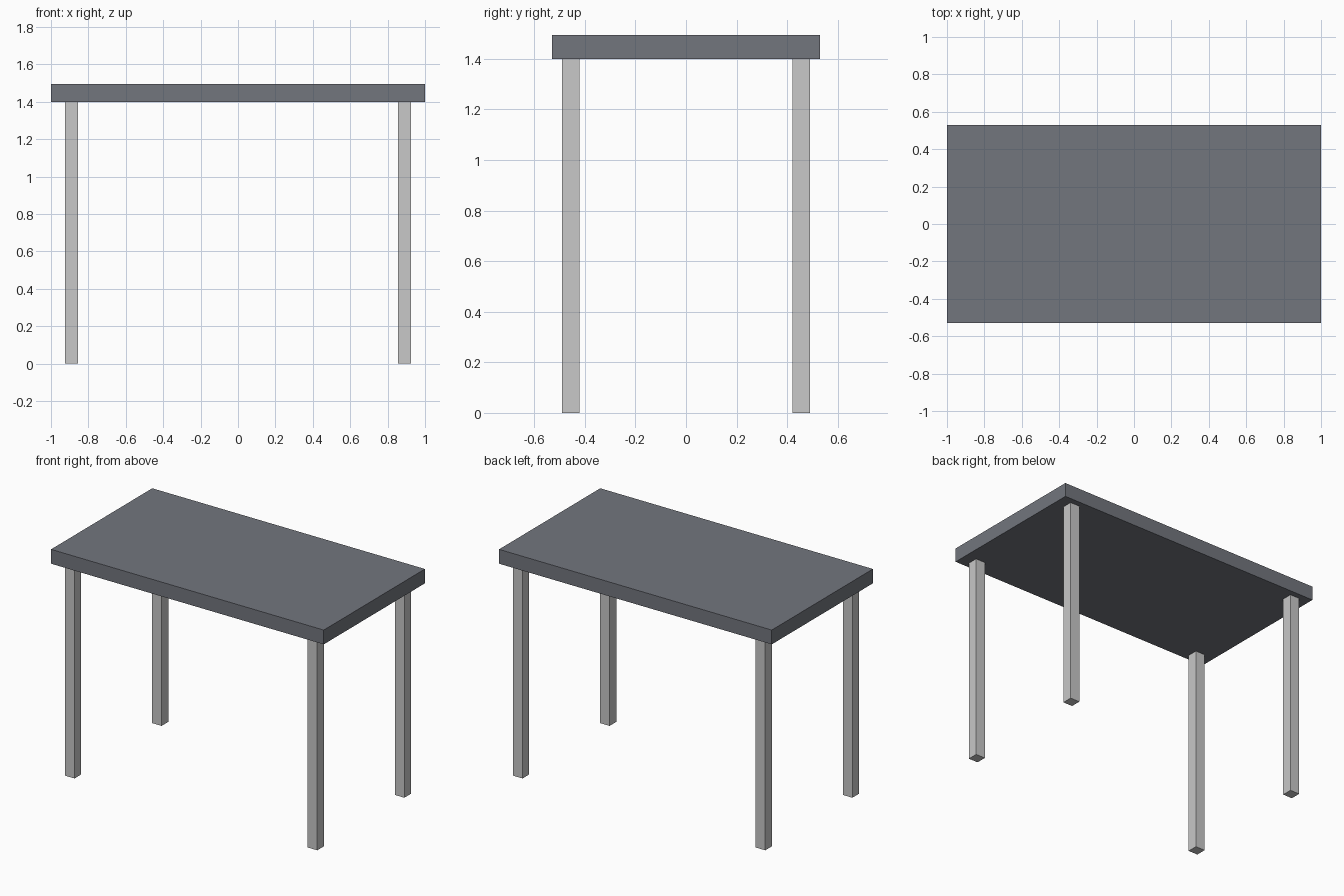
import bpy

if "Cube" in bpy.data.objects:
    bpy.data.objects.remove(bpy.data.objects["Cube"])


def material(name, rgb):
    mat = bpy.data.materials.new(name)
    mat.diffuse_color = (*rgb, 1.0)
    mat.use_nodes = True
    mat.node_tree.nodes["Principled BSDF"].inputs["Base Color"].default_value = mat.diffuse_color
    return mat


def box(name, center, size, mat):
    bpy.ops.mesh.primitive_cube_add(size=1, location=center)
    obj = bpy.context.object
    obj.name = name
    obj.scale = size
    bpy.ops.object.transform_apply(location=False, rotation=False, scale=True)
    obj.data.materials.append(mat)
    return obj


slate_grey = material("slate grey", (0.17, 0.18, 0.207))
light_grey = material("light grey", (0.58, 0.58, 0.58))

LEG_HEIGHT = 1.40
TOP_THICKNESS = 0.095
LEG_WIDTH = 0.07

# Tabletop slab
box("tabletop", (0, 0, LEG_HEIGHT + TOP_THICKNESS / 2),
    (2.0, 1.06, TOP_THICKNESS), slate_grey)

# Four square legs, inset from the corners
for side, sx in (("left", -1), ("right", 1)):
    for end, sy in (("front", -1), ("back", 1)):
        box(f"{end}_{side}_leg", (sx * 0.89, sy * 0.456, LEG_HEIGHT / 2),
            (LEG_WIDTH, LEG_WIDTH, LEG_HEIGHT), light_grey)
